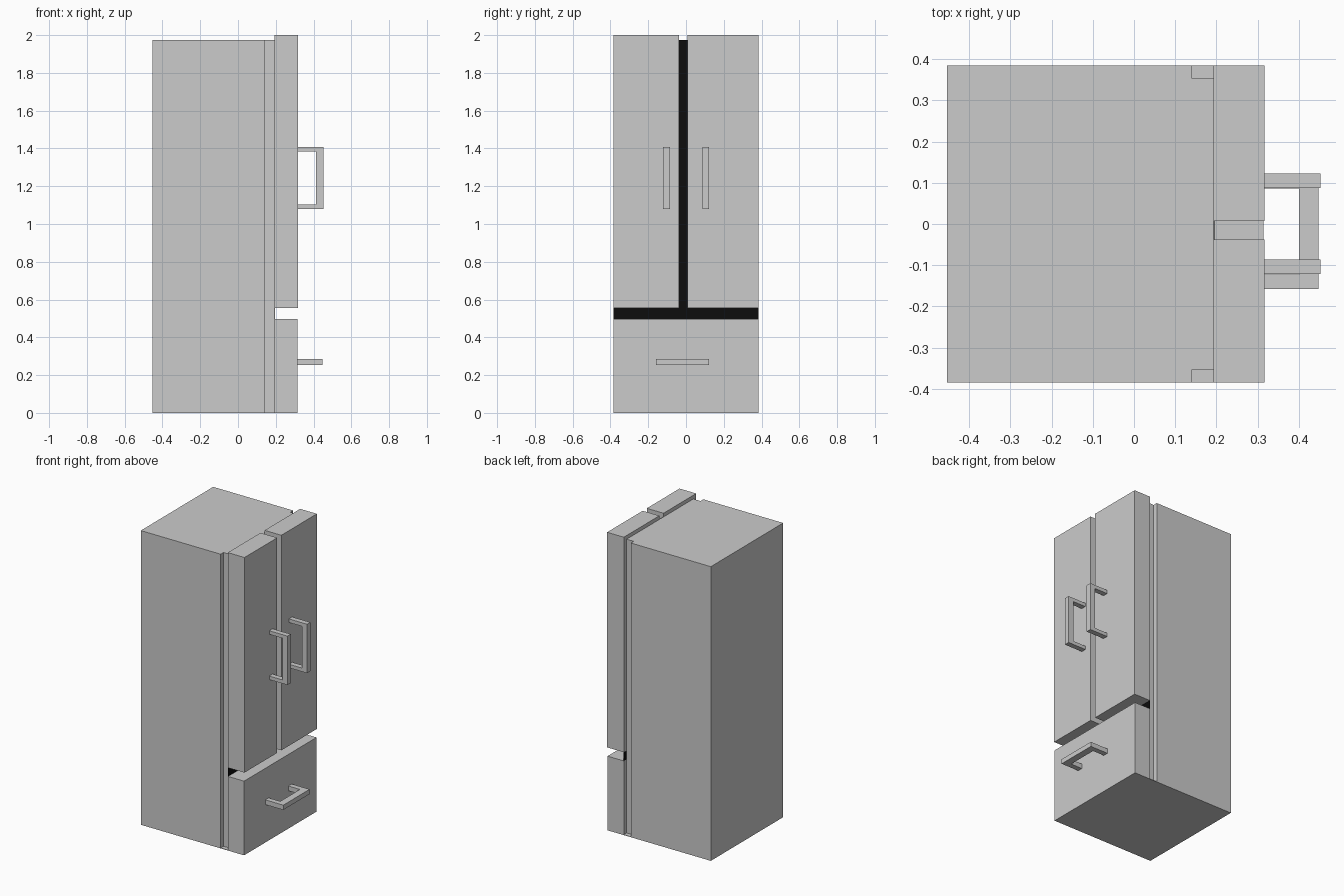
import bpy, bmesh
from mathutils import Vector

if "Cube" in bpy.data.objects:
    bpy.data.objects.remove(bpy.data.objects["Cube"])

HALF = 0.384           # half width along y
X_BACK, X_SEAL, X_DOOR = -0.453, 0.14, 0.193
black = bpy.data.materials.new("black")
black.diffuse_color = (0.004, 0.004, 0.004, 1)
black.use_nodes = True
black.node_tree.nodes["Principled BSDF"].inputs["Base Color"].default_value = black.diffuse_color


def prism(name, points, direction):
    """Extrude a flat outline along a vector into a closed solid."""
    bm = bmesh.new()
    face = bm.faces.new([bm.verts.new(p) for p in points])
    geom = bmesh.ops.extrude_face_region(bm, geom=[face], use_keep_orig=True)["geom"]
    verts = [g for g in geom if isinstance(g, bmesh.types.BMVert)]
    bmesh.ops.translate(bm, verts=verts, vec=Vector(direction))
    bmesh.ops.recalc_face_normals(bm, faces=bm.faces)
    mesh = bpy.data.meshes.new(name)
    bm.to_mesh(mesh)
    bm.free()
    obj = bpy.data.objects.new(name, mesh)
    bpy.context.collection.objects.link(obj)
    return obj


def box(name, x0, x1, y0, y1, z0, z1, mat=None):
    pts = [(x0, y0, z0), (x1, y0, z0), (x1, y1, z0), (x0, y1, z0)]
    obj = prism(name, pts, (0, 0, z1 - z0))
    if mat:
        obj.data.materials.append(mat)
    return obj


def bracket(x0, x1, bar, a0, a1, arm):
    """U outline: two arms from x0 joined by a bar ending at x1."""
    return [(x0, a0), (x1, a0), (x1, a1), (x0, a1), (x0, a1 - arm),
            (x1 - bar, a1 - arm), (x1 - bar, a0 + arm), (x0, a0 + arm)]


# Cabinet with a narrower neck behind the doors
neck = HALF - 0.03
half = [(X_BACK, HALF), (X_SEAL, HALF), (X_SEAL, neck), (X_DOOR, neck)]
outline = half + [(x, -y) for x, y in reversed(half)]
prism("cabinet", [(x, y, 0) for x, y in outline], (0, 0, 1.975))

# Floor closing the side grooves
for side, y0 in (("left", -HALF), ("right", neck)):
    box(f"groove_floor_{side}", X_SEAL, X_DOOR, y0, y0 + 0.03, 0, 0.003)

# Doors and drawer
box("left_door", X_DOOR, 0.317, -HALF, -0.037, 0.556, 2.0)
box("right_door", X_DOOR, 0.317, 0.007, HALF, 0.556, 2.0)
box("drawer", X_DOOR, 0.314, -HALF, HALF, 0, 0.498)

# Black seals showing in the gaps
box("vertical_seal", X_DOOR, X_DOOR + 0.002, -0.037, 0.007, 0.556, 1.975, black)
box("horizontal_seal", X_DOOR, X_DOOR + 0.002, -HALF, HALF, 0.498, 0.556, black)

# Handles
upright = bracket(0.317, 0.452, 0.038, 1.08, 1.408, 0.024)
for side, y in (("left", -0.121), ("right", 0.087)):
    prism(f"{side}_door_handle", [(x, y, z) for x, z in upright], (0, 0.035, 0))
level = bracket(0.314, 0.447, 0.047, -0.158, 0.121, 0.035)
prism("drawer_handle", [(x, y, 0.254) for x, y in level], (0, 0, 0.032))
